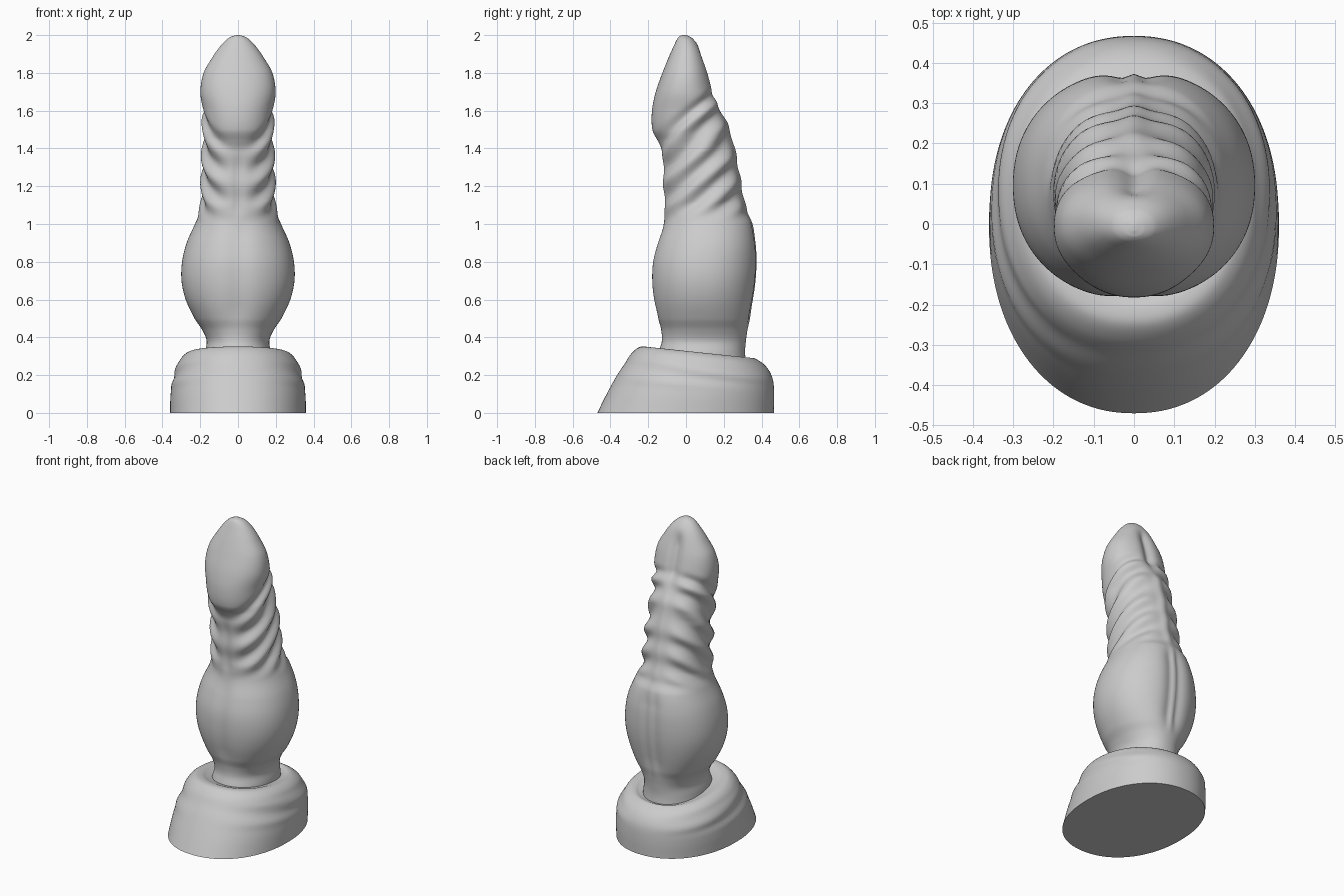
import bpy, bmesh, math

if "Cube" in bpy.data.objects:
    bpy.data.objects.remove(bpy.data.objects["Cube"])

SEG = 144


def gauss(v, w):
    return math.exp(-(v / w) ** 2)


def step(v, a, b):
    t = min(1, max(0, (v - a) / (b - a)))
    return t * t * (3 - 2 * t)


def band(v, a, b, soft):
    return step(v, a, a + soft) * (1 - step(v, b - soft, b))


def resample(rows, n):
    """Monotone smooth interpolation of table rows (first column is the key)."""
    out = []
    slopes = []
    for i in range(len(rows)):
        a, b = rows[max(i - 1, 0)], rows[min(i + 1, len(rows) - 1)]
        slopes.append([(q - p) / (b[0] - a[0]) for p, q in zip(a, b)])
    for i in range(len(rows) - 1):
        p, q, h = rows[i], rows[i + 1], rows[i + 1][0] - rows[i][0]
        for k in range(n):
            t = k / n
            out.append([(2*t**3 - 3*t*t + 1) * p[j] + (t**3 - 2*t*t + t) * h * slopes[i][j]
                        + (3*t*t - 2*t**3) * q[j] + (t**3 - t*t) * h * slopes[i + 1][j]
                        for j in range(len(p))])
    out.append(list(rows[-1]))
    return out


def loft(name, rings, power, detail):
    """Rings of (half width, y front, y back, z front, z back) joined by quads."""
    bm = bmesh.new()
    loops = []
    for hw, yf, yb, zf, zb in rings:
        cy, hy = (yf + yb) / 2, (yb - yf) / 2
        loop = []
        for s in range(SEG):
            a = 2 * math.pi * s / SEG
            sx, sy = math.sin(a), -math.cos(a)
            x = hw * math.copysign(abs(sx) ** (2 / power), sx)
            y = hy * math.copysign(abs(sy) ** (2 / power), sy)
            z = zf + (zb - zf) * (y + hy) / (2 * hy)
            r = math.hypot(x, y)
            k = 1 + detail(x, y, z, hy, sx, sy) / r
            loop.append(bm.verts.new((x * k, cy + y * k, z)))
        loops.append(loop)
    for lo, hi in zip(loops, loops[1:]):
        for s in range(SEG):
            t = (s + 1) % SEG
            bm.faces.new((lo[s], lo[t], hi[t], hi[s]))
    bm.faces.new(loops[0][::-1])
    bm.faces.new(loops[-1])
    bmesh.ops.recalc_face_normals(bm, faces=bm.faces)
    me = bpy.data.meshes.new(name)
    bm.to_mesh(me)
    bm.free()
    ob = bpy.data.objects.new(name, me)
    bpy.context.collection.objects.link(ob)
    bpy.ops.object.select_all(action='DESELECT')
    ob.select_set(True)
    bpy.context.view_layer.objects.active = ob
    bpy.ops.object.shade_smooth_by_angle(angle=math.radians(50))
    return ob


# Sloped oval base with a rounded lip and a dip around the column
base = [(0, .36, -.47, .465, 0, 0), (1, .357, -.42, .467, .1, .09),
        (2, .345, -.365, .462, .2, .165), (3, .325, -.325, .445, .26, .215),
        (4, .307, -.29, .415, .313, .255), (5, .27, -.25, .375, .347, .283),
        (6, .235, -.21, .355, .35, .29), (7, .205, -.175, .335, .337, .283),
        (8, .17, -.14, .31, .325, .275)]


def base_detail(x, y, z, hy, sx, sy):
    # faint folds running round the flank
    return .006 * band(z, .12, .32, .06) * sx * sx * math.sin(z * 60 + y * 9)


loft("base", [r[1:] for r in resample(base, 6)], 2.15, base_detail)

# Column: z, half width, y front, y back
column = [(.24, .185, -.16, .32), (.32, .175, -.145, .313), (.38, .166, -.128, .317),
          (.44, .19, -.132, .326), (.5, .23, -.153, .343), (.6, .277, -.177, .362),
          (.7, .299, -.187, .376), (.8, .296, -.182, .381), (.9, .272, -.157, .376),
          (1.0, .228, -.122, .355), (1.06, .204, -.116, .32), (1.12, .19, -.119, .3),
          (1.25, .186, -.125, .276), (1.38, .182, -.128, .252), (1.44, .178, -.152, .238),
          (1.5, .178, -.178, .221), (1.6, .186, -.18, .183), (1.7, .199, -.16, .148),
          (1.8, .182, -.125, .12), (1.88, .137, -.093, .093), (1.94, .095, -.066, .067),
          (1.98, .056, -.046, .037), (1.995, .028, -.032, .014), (2.0, .006, -.018, .0)]


def column_detail(x, y, z, hy, sx, sy):
    u = z - .85 * (y + hy)
    back, front = step(sy, 0, .5), step(-sy, 0, .5)
    # slanted ridges, fading at the front and back centre lines
    side = .25 + .75 * step(abs(sx), .1, .7)
    mask = step(z, 1.0, 1.14) * (1 - step(u, 1.36, 1.44))
    d = .014 * mask * side * math.cos(2 * math.pi * (u - 1.05) / .155)
    # groove under the slanted rim of the head
    d -= .014 * gauss(u - 1.425, .035) * side * step(z, 1.3, 1.42)
    # split between the two back lobes of the head
    d -= .026 * band(z, 1.58, 1.96, .12) * back * gauss(x, .04)
    # centre seams of the swollen part and the shaft
    low = band(z, .42, 1.06, .15)
    d -= low * gauss(x, .06) * (.012 * front + .026 * back)
    d += low * back * .018 * gauss(x, .022)
    mid = band(z, 1.0, 1.62, .1)
    d += mid * (back * .01 * gauss(x, .03) - front * .01 * gauss(x, .03) * (1 - step(z, 1.3, 1.42)))
    return d


rings = [(w, f, b, z, z) for z, w, f, b in resample(column, 9)]
loft("column", rings, 2.15, column_detail)
